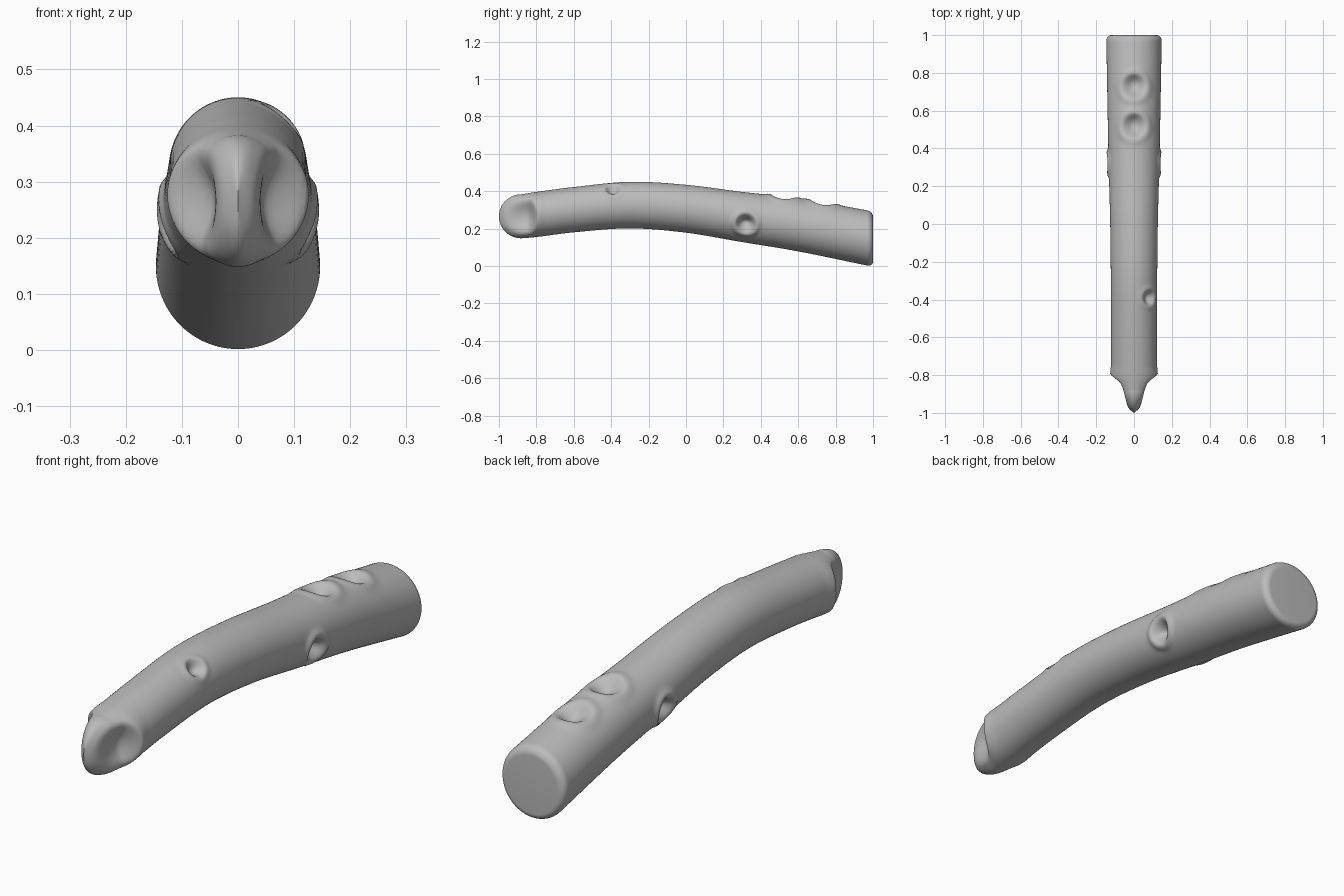
import bpy, bmesh, math
from mathutils import Vector

old = bpy.data.objects.get("Cube")
if old:
    bpy.data.objects.remove(old, do_unlink=True)

SIDES = 112

# Outline of the bent body along its length
TOP = [(-0.88, 0.383), (-0.8, 0.396), (-0.6, 0.422), (-0.3, 0.45), (0, 0.434),
       (0.3, 0.396), (0.6, 0.362), (1, 0.292)]
BOTTOM = [(-0.88, 0.148), (-0.8, 0.155), (-0.6, 0.18), (-0.3, 0.201), (0, 0.178),
          (0.3, 0.128), (0.6, 0.078), (1, -0.004)]
WIDTH = [(-1, 0), (-0.98, 0.024), (-0.95, 0.046), (-0.9, 0.077), (-0.85, 0.107),
         (-0.81, 0.125), (-0.74, 0.122), (-0.4, 0.122), (0, 0.126), (0.35, 0.135),
         (1, 0.147)]


def smooth_value(keys, y):
    """Cubic interpolation through the outline points."""
    def slope(i):
        a, b = keys[max(i - 1, 0)], keys[min(i + 1, len(keys) - 1)]
        return (b[1] - a[1]) / (b[0] - a[0])
    y = min(max(y, keys[0][0]), keys[-1][0])
    i = next(k for k in range(len(keys) - 1) if y <= keys[k + 1][0])
    (y0, v0), (y1, v1) = keys[i], keys[i + 1]
    d = y1 - y0
    t = (y - y0) / d
    m0, m1 = slope(i) * d, slope(i + 1) * d
    return (v0 + m0 * t + (3 * (v1 - v0) - 2 * m0 - m1) * t ** 2
            + (2 * (v0 - v1) + m0 + m1) * t ** 3)


def section(y):
    """Centre height, half width and half height of the body at y."""
    top, bottom = smooth_value(TOP, y), smooth_value(BOTTOM, y)
    half = (top - bottom) / 2
    if y < -0.88:
        half *= math.sqrt(max(0, 1 - ((y + 0.88) / 0.12) ** 2))
    return (top + bottom) / 2, smooth_value(WIDTH, y), half


def surface_point(y, angle):
    z, w, h = section(y)
    return Vector((w * math.cos(angle), y, z + h * math.sin(angle)))


# Finger holes: place, radius, depth, height of raised lip
HOLES = [(surface_point(y, math.radians(a)), r, d, lip) for y, a, r, d, lip in (
    (0.52, 90, 0.07, 0.04, 0.005),
    (0.73, 90, 0.07, 0.04, 0.005),
    (0.32, -14, 0.055, 0.045, 0.009),
    (0.32, 194, 0.055, 0.045, 0.009),
    (-0.39, 48, 0.045, 0.03, 0.003))]


def press_holes(p, centre):
    push = 0
    for place, radius, depth, lip in HOLES:
        r = (p - place).length / radius
        if r < 1:
            push += depth * (1 - r ** 2.5) ** 2
        push -= lip * math.exp(-((r - 1.15) / 0.3) ** 2)
    return p + (centre - p).normalized() * push


def scoop_cheeks(p):
    """Hollow both sides of the pointed end."""
    dy = p.y + 0.85
    r = math.hypot(dy / (0.13 if dy < 0 else 0.055), (p.z - 0.265) / 0.105)
    if r < 1:
        p.x *= 1 - 0.6 * (1 - r ** 2.2) ** 1.5
    return p


# Ring positions: rounded nose, long body, rounded rear edge
rings = [(-0.88 - 0.12 * math.cos(math.pi / 2 * i / 30), 0) for i in range(1, 30)]
rings += [(-0.88 + 1.85 * i / 280, 0) for i in range(281)]
ROUND = 0.03
for i in range(1, 11):
    a = math.pi / 2 * i / 10
    rings.append((1 - ROUND + ROUND * math.sin(a), ROUND * (1 - math.cos(a))))

bm = bmesh.new()
loops = []
for y, inset in rings:
    z, w, h = section(y)
    centre = Vector((0, y, z))
    loop = []
    for k in range(SIDES):
        a = math.tau * k / SIDES
        p = centre + Vector(((w - inset) * math.cos(a), 0, (h - inset) * math.sin(a)))
        loop.append(bm.verts.new(scoop_cheeks(press_holes(p, centre))))
    loops.append(loop)

for a, b in zip(loops, loops[1:]):
    for k in range(SIDES):
        n = (k + 1) % SIDES
        bm.faces.new((a[k], a[n], b[n], b[k]))

# Close the nose tip and the flat rear end
tip = bm.verts.new((0, -1, section(-1)[0]))
for k in range(SIDES):
    bm.faces.new((tip, loops[0][(k + 1) % SIDES], loops[0][k]))
bm.faces.new(loops[-1])
bmesh.ops.recalc_face_normals(bm, faces=bm.faces)

mesh = bpy.data.meshes.new("curved_pipe_body")
bm.to_mesh(mesh)
bm.free()
body = bpy.data.objects.new("curved_pipe_body", mesh)
bpy.context.collection.objects.link(body)

# Plain grey finish
grey = bpy.data.materials.new("plain_grey")
grey.use_nodes = True
colour = (0.5, 0.5, 0.5, 1)
grey.diffuse_color = colour
grey.node_tree.nodes["Principled BSDF"].inputs["Base Color"].default_value = colour
mesh.materials.append(grey)

bpy.ops.object.select_all(action="DESELECT")
body.select_set(True)
bpy.context.view_layer.objects.active = body
bpy.ops.object.shade_smooth_by_angle(angle=math.radians(50))
